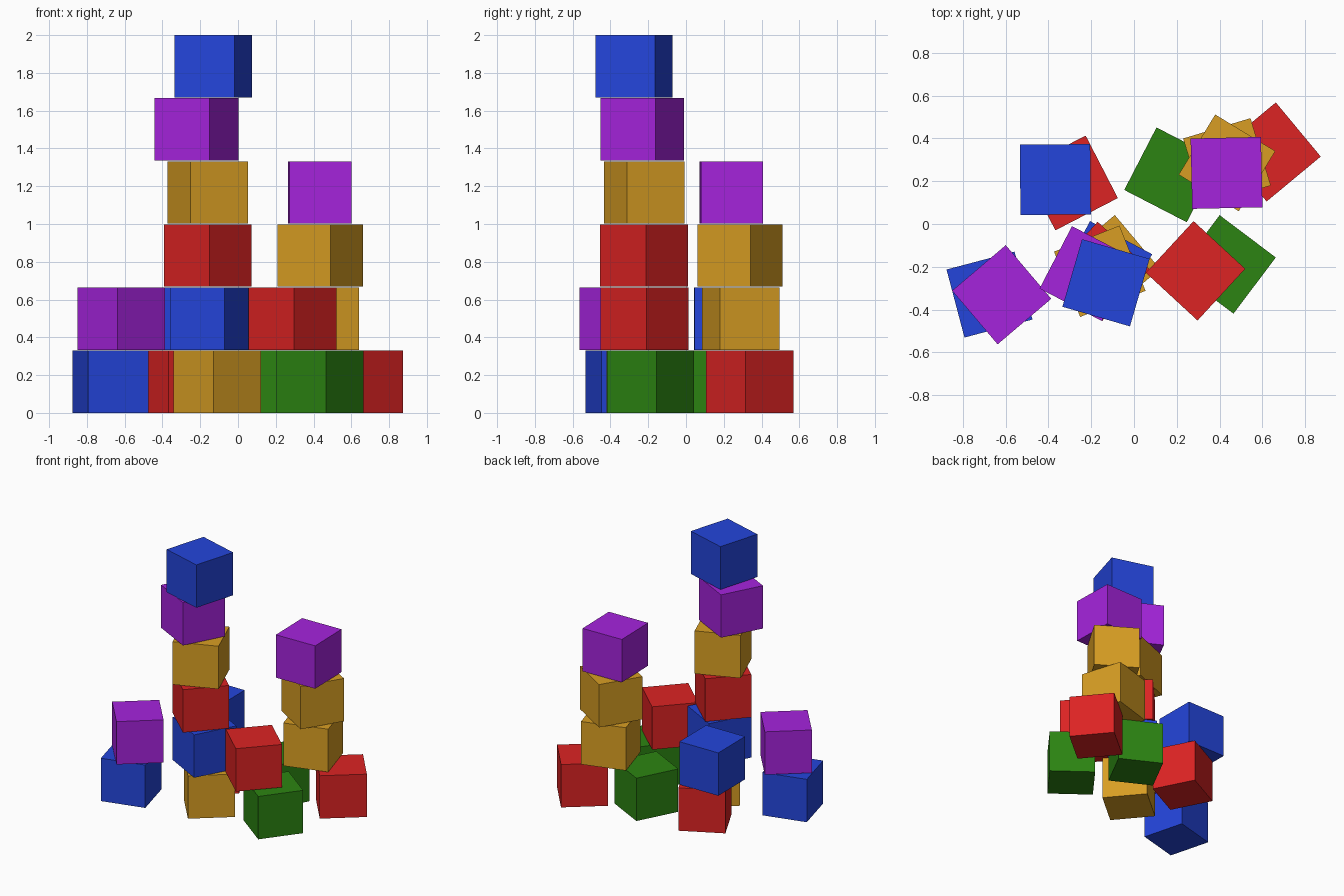
import bpy
from math import radians
from mathutils import Matrix

if "Cube" in bpy.data.objects:
    bpy.data.objects.remove(bpy.data.objects["Cube"])

SIZE = 0.329                  # cube edge
STEP = (2.0 - SIZE) / 5       # six layers reach a height of 2


def linear(c):
    c /= 255
    return c / 12.92 if c <= 0.04045 else ((c + 0.055) / 1.055) ** 2.4


def material(name, rgb):
    m = bpy.data.materials.new(name)
    m.diffuse_color = (*[linear(c) for c in rgb], 1)
    m.use_nodes = True
    m.node_tree.nodes["Principled BSDF"].inputs["Base Color"].default_value = m.diffuse_color
    return m


MATS = {
    "blue": material("blue", (36, 69, 219)),
    "red": material("red", (220, 35, 35)),
    "yellow": material("yellow", (216, 158, 35)),
    "green": material("green", (44, 132, 18)),
    "purple": material("purple", (165, 35, 220)),
}


def block(stack, layer, colour, x, y, angle):
    """One toy cube resting on the given layer, turned about z."""
    bpy.ops.mesh.primitive_cube_add(size=SIZE)
    ob = bpy.context.object
    ob.name = f"{stack}_{colour}_block_{layer + 1}"
    ob.matrix_world = (Matrix.Translation((x, y, SIZE / 2 + layer * STEP))
                       @ Matrix.Rotation(radians(angle), 4, "Z"))
    ob.data.materials.append(MATS[colour])


# Each stack lists its blocks from the ground up: colour, x, y, turn
STACKS = {
    "tall_tower": [
        ("yellow", -0.11, -0.19, 40),
        ("blue", -0.138, -0.209, 61.9),
        ("red", -0.16, -0.222, 47.5),
        ("yellow", -0.16, -0.221, 21.8),
        ("purple", -0.22, -0.232, 62.5),
        ("blue", -0.131, -0.275, 73.8),
    ],
    "left_stack": [
        ("blue", -0.676, -0.33, 14.8),
        ("purple", -0.619, -0.331, 40.3),
    ],
    "back_left_stack": [
        ("red", -0.297, 0.192, 27.3),
        ("blue", -0.368, 0.208, 0.5),
    ],
    "front_right_stack": [
        ("green", 0.433, -0.189, 53),
        ("red", 0.288, -0.219, 47.3),
    ],
}
for stack, blocks in STACKS.items():
    for layer, (colour, x, y, angle) in enumerate(blocks):
        block(stack, layer, colour, x, y, angle)

# Back right tower stands on two ground blocks
block("tower_base_left", 0, "green", 0.176, 0.23, 62.7)
block("tower_base_right", 0, "red", 0.642, 0.337, 39.7)
block("right_tower", 1, "yellow", 0.435, 0.29, 16.8)
block("right_tower", 2, "yellow", 0.435, 0.286, 58.7)
block("right_tower", 3, "purple", 0.433, 0.239, 1.3)
